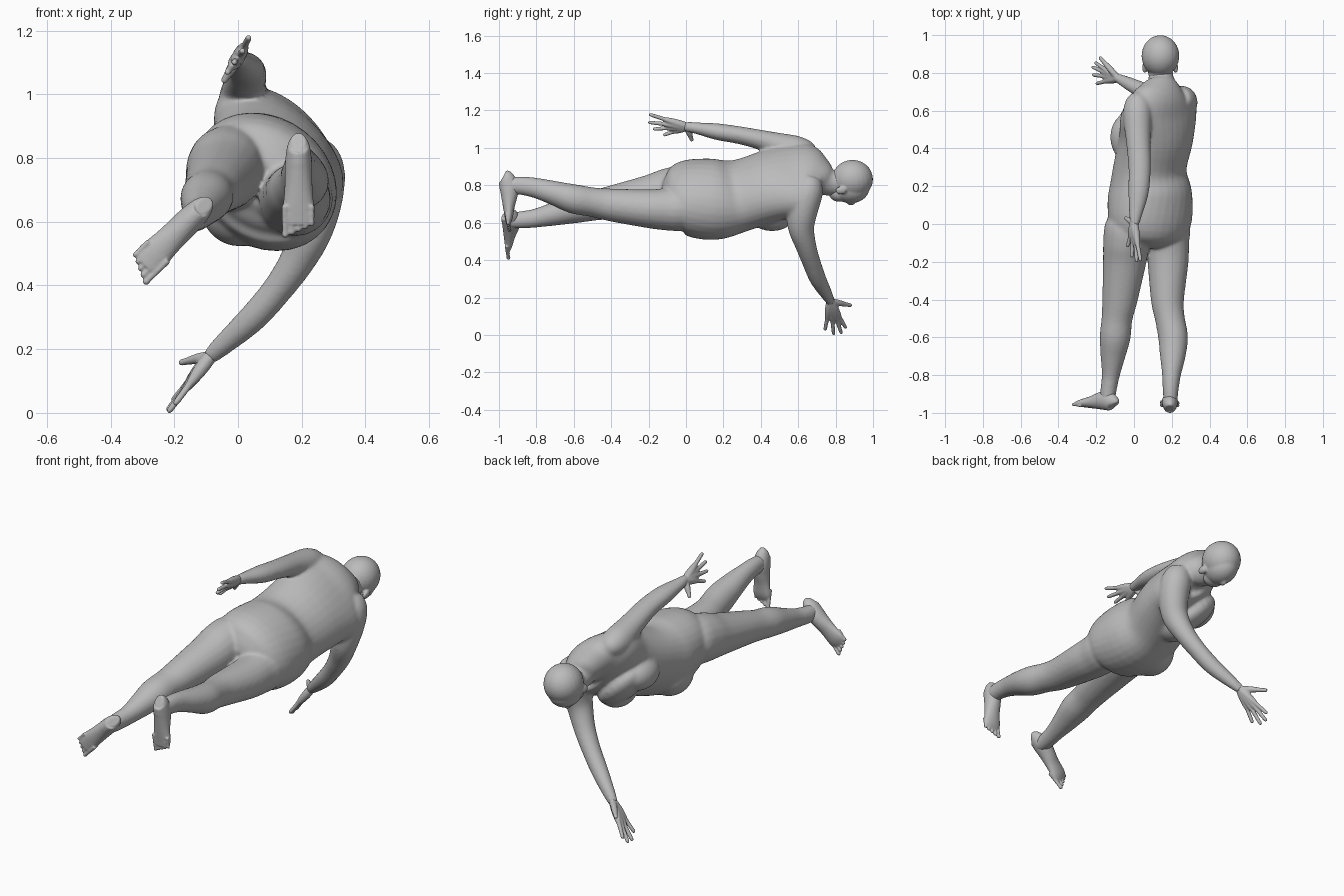
import bpy, bmesh, math
from mathutils import Vector, Matrix

if "Cube" in bpy.data.objects:
    bpy.data.objects.remove(bpy.data.objects["Cube"])

skin = bpy.data.materials.new("plain grey")
skin.use_nodes = True
skin.diffuse_color = (0.5, 0.5, 0.5, 1)
skin.node_tree.nodes["Principled BSDF"].inputs["Base Color"].default_value = (0.5, 0.5, 0.5, 1)


def side_of(roll):
    return Vector((math.cos(math.radians(roll)), 0, -math.sin(math.radians(roll))))


def loft(bm, rings, roll=0, sides=20, steps=4):
    """Closed smooth tube through rings (x, y, z, half width, half depth[, roll])."""
    rings = [list(r) + [roll] * (6 - len(r)) for r in rings]
    pts = [rings[0]] + rings + [rings[-1]]
    path = []
    for i in range(1, len(pts) - 2):
        for k in range(steps):
            t = k / steps
            path.append([0.5 * (2 * b + (c - a) * t + (2 * a - 5 * b + 4 * c - d) * t * t
                                + (3 * b - a - 3 * c + d) * t ** 3)
                         for a, b, c, d in zip(*pts[i - 1:i + 3])])
    path.append(rings[-1])
    loops = []
    for i, r in enumerate(path):
        tan = Vector(path[min(i + 1, len(path) - 1)][:3]) - Vector(path[max(i - 1, 0)][:3])
        tan.normalize()
        s = side_of(r[5])
        s = (s - tan * s.dot(tan)).normalized()
        n = tan.cross(s)
        loops.append([bm.verts.new(Vector(r[:3]) + s * r[3] * math.cos(q) + n * r[4] * math.sin(q))
                      for q in (2 * math.pi * j / sides for j in range(sides))])
    for lo, hi in zip(loops, loops[1:]):
        for j in range(sides):
            k = (j + 1) % sides
            bm.faces.new((lo[j], lo[k], hi[k], hi[j]))
    bm.faces.new(loops[0][::-1])
    bm.faces.new(loops[-1])


def ball(bm, centre, radii, roll=0):
    m = (Matrix.Translation(centre) @ Matrix.Rotation(math.radians(roll), 4, 'Y')
         @ Matrix.Diagonal((*radii, 1)))
    bmesh.ops.create_uvsphere(bm, u_segments=24, v_segments=16, radius=1, matrix=m)


def finish(bm, name, voxel, iterations):
    """Fuse overlapping shapes into one skin and soften the joins."""
    bmesh.ops.recalc_face_normals(bm, faces=bm.faces)
    mesh = bpy.data.meshes.new(name)
    bm.to_mesh(mesh)
    bm.free()
    mesh.materials.append(skin)
    obj = bpy.data.objects.new(name, mesh)
    bpy.context.collection.objects.link(obj)
    fuse = obj.modifiers.new("fuse", 'REMESH')
    fuse.mode = 'VOXEL'
    fuse.voxel_size = voxel
    fuse.use_smooth_shade = True
    soften = obj.modifiers.new("soften", 'SMOOTH')
    soften.factor = 0.5
    soften.iterations = iterations


def hand(name, wrist, tips, thumb, roll):
    """Fingers fan out from the wrist and overlap to form the palm."""
    bm = bmesh.new()
    w = Vector(wrist)
    for tip in tips:
        d = Vector(tip) - w
        loft(bm, [(*(w + d * t), r, r) for t, r in
                  ((-.15, .016), (0, .021), (.25, .022), (.5, .016), (.62, .0115),
                   (.85, .0105), (.97, .009), (1, .004))], roll, 10, 3)
    d = Vector(thumb) - w
    loft(bm, [(*(w + d * t), r, r) for t, r in
              ((0, .016), (.4, .017), (.75, .012), (.96, .010), (1, .004))], roll, 10, 3)
    finish(bm, name, .004, 5)


def foot(name, heel, toe, roll, big_side):
    """Flat-soled wedge from heel to ball, with five toes."""
    bm = bmesh.new()
    h, d = Vector(heel), Vector(toe) - Vector(heel)
    up = Vector((0, 1, 0))
    loft(bm, [(*(h + d * t + up * b), a, b) for t, a, b in
              ((0, .022, .032), (.04, .035, .044), (.2, .042, .052), (.36, .043, .044), (.54, .045, .032),
               (.73, .051, .022), (.82, .048, .015), (.87, .036, .010))], roll)
    for k in range(5):
        off = side_of(roll) * big_side * (2 - k) * .021
        r = .0115 - .0007 * k
        end = 1 - .03 * k
        loft(bm, [(*(h + d * t + off + up * (r + .002)), q, q) for t, q in
                  ((.66, r), (end - .08, r * .85), (end - .03, r), (end, r * .5))], roll, 10, 3)
    finish(bm, name, .004, 5)


body = bmesh.new()

# Torso and neck, twisting from hips to shoulders
loft(body, [(.075, -.11, .715, .09, .07, 30), (.08, -.07, .725, .175, .14, 32),
            (.085, 0, .735, .232, .185, 35), (.085, .15, .725, .238, .202, 40),
            (.083, .29, .745, .218, .168, 45), (.117, .45, .797, .228, .157, 45),
            (.13, .58, .836, .248, .132, 45), (.142, .655, .857, .203, .112, 45),
            (.146, .71, .845, .125, .09, 40), (.144, .76, .815, .07, .072, 25),
            (.14, .83, .81, .064, .067, 15)], sides=32)

# Chest, breasts and belly
ball(body, (.035, .5, .715), (.165, .15, .08), 45)
ball(body, (-.036, .46, .775), (.09, .125, .088))
ball(body, (.10, .46, .645), (.092, .125, .09))
ball(body, (.0, .14, .64), (.12, .13, .115), 45)

# Buttocks
ball(body, (.045, .02, .805), (.125, .12, .118), 30)
ball(body, (.19, .02, .73), (.105, .12, .105), 30)

# Right leg
loft(body, [(.185, .06, .69, .09, .09), (.18, -.02, .675, .118, .117), (.178, -.1, .672, .114, .114),
            (.18, -.2, .675, .109, .104), (.177, -.4, .695, .088, .088), (.19, -.5, .71, .079, .079),
            (.207, -.6, .727, .079, .079), (.205, -.7, .757, .068, .066), (.198, -.8, .785, .05, .055),
            (.194, -.88, .798, .042, .05), (.192, -.955, .798, .036, .045)])

# Left leg
loft(body, [(-.01, .06, .77, .10, .10), (-.025, -.02, .772, .13, .13), (-.04, -.1, .762, .124, .128),
            (-.05, -.2, .742, .115, .112), (-.075, -.4, .708, .094, .09), (-.09, -.5, .69, .082, .08),
            (-.1, -.6, .674, .082, .078), (-.112, -.7, .648, .066, .064), (-.123, -.8, .625, .048, .051),
            (-.135, -.88, .615, .043, .047), (-.14, -.945, .612, .038, .042)])

# Left arm, trailing back over the hip
loft(body, [(.04, .68, .97, .03, .03), (.025, .65, .98, .065, .06), (.018, .58, .99, .077, .077),
            (.022, .45, 1.03, .066, .058), (.03, .3, 1.065, .06, .048), (.024, .17, 1.086, .055, .045),
            (.01, .06, 1.105, .037, .032), (.002, -.01, 1.115, .023, .026)], 0)

# Right arm, reaching to the ground
loft(body, [(.235, .662, .83, .062, .062), (.252, .652, .77, .082, .082), (.25, .625, .68, .08, .084),
            (.232, .615, .58, .068, .072), (.187, .64, .48, .057, .056), (.126, .67, .39, .05, .048),
            (.048, .705, .30, .045, .045), (-.04, .75, .22, .033, .035), (-.09, .775, .175, .023, .026)], -45)
finish(body, "body", .008, 14)

# Head, face, jaw, nose and ears, turned towards the ground
head = bmesh.new()
ball(head, (.14, .89, .832), (.1, .11, .104), 15)
ball(head, (.135, .88, .788), (.083, .102, .084), 15)
ball(head, (.13, .82, .762), (.06, .058, .05), 15)
loft(head, [(.143, .75, .82, .055, .058), (.14, .8, .815, .064, .066), (.14, .86, .82, .06, .06)], 15)
ball(head, (.12, .882, .708), (.013, .024, .016), 15)
for x, z in ((.057, .80), (.22, .772)):
    ball(head, (x, .828, z), (.013, .03, .022), 15)
finish(head, "head", .006, 6)

foot("right_foot", (.19, -1.008, .85), (.19, -.955, .55), 0, -1)
foot("left_foot", (-.105, -.992, .652), (-.325, -.962, .435), 45, 1)

hand("left_hand", (.0, .005, 1.114),
     [(.035, -.198, 1.18), (.015, -.203, 1.137), (-.012, -.177, 1.10), (-.035, -.122, 1.067)],
     (-.047, .033, 1.037), 45)
hand("right_hand", (-.085, .772, .18),
     [(-.207, .856, .035), (-.222, .832, .006), (-.22, .79, .001), (-.2, .743, .025)],
     (-.183, .885, .157), -45)
